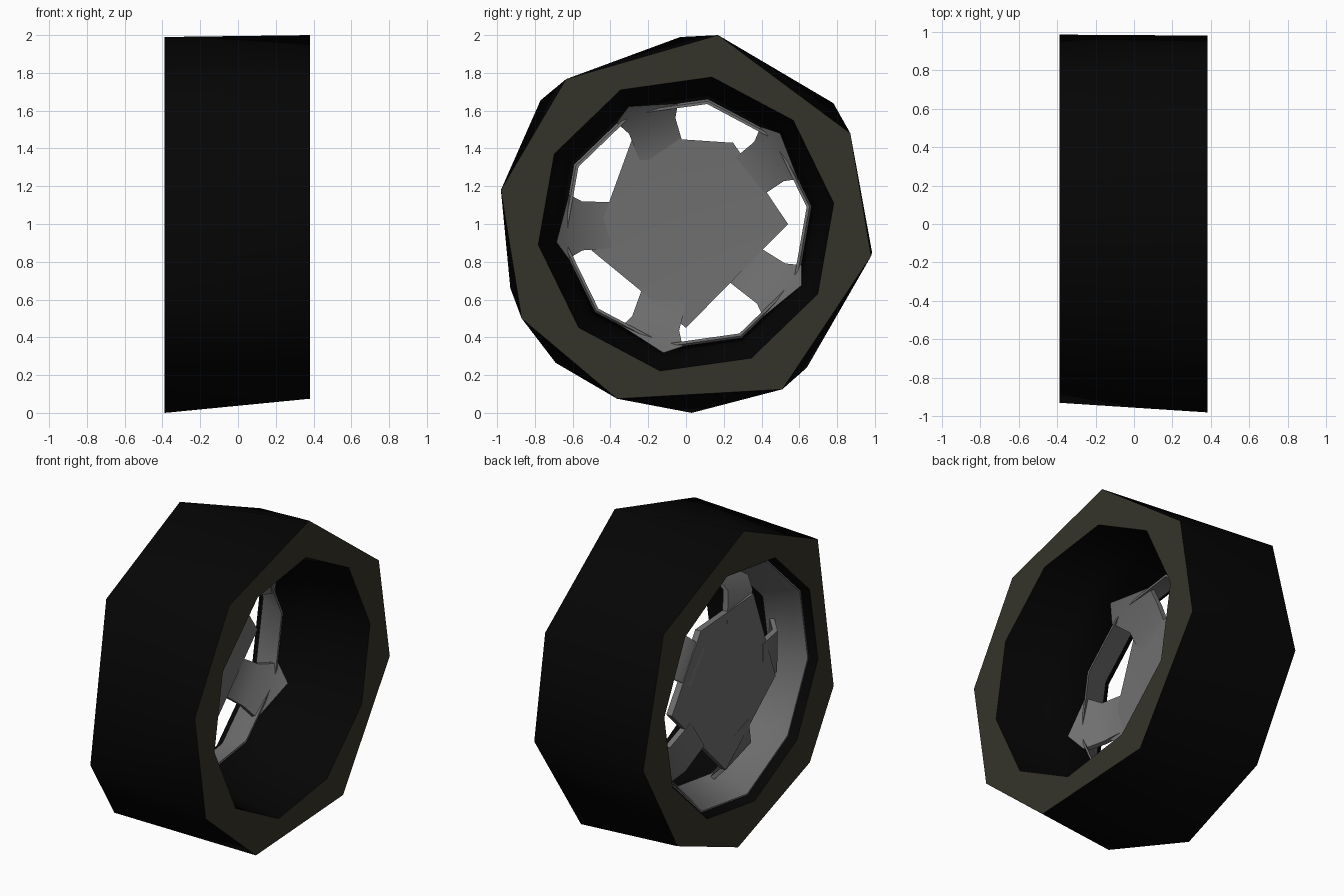
import bpy, bmesh, math
from mathutils import Vector

if "Cube" in bpy.data.objects:
    bpy.data.objects.remove(bpy.data.objects["Cube"])


def material(name, rgb):
    m = bpy.data.materials.new(name)
    m.diffuse_color = (*rgb, 1)
    m.use_nodes = True
    m.node_tree.nodes["Principled BSDF"].inputs["Base Color"].default_value = m.diffuse_color
    return m


BLACK = material("tread black", (0.0015, 0.0015, 0.0015))
OLIVE = material("sidewall olive", (0.036, 0.034, 0.023))
GREY = material("rim grey", (0.16, 0.16, 0.16))


def finish(bm, name, mats, angle):
    bmesh.ops.recalc_face_normals(bm, faces=bm.faces[:])
    me = bpy.data.meshes.new(name)
    bm.to_mesh(me)
    bm.free()
    for m in mats:
        me.materials.append(m)
    ob = bpy.data.objects.new(name, me)
    bpy.context.collection.objects.link(ob)
    bpy.ops.object.select_all(action='DESELECT')
    ob.select_set(True)
    bpy.context.view_layer.objects.active = ob
    bpy.ops.object.shade_smooth_by_angle(angle=math.radians(angle))
    return ob


def polar(x, r, deg):
    a = math.radians(deg)
    return Vector((x, r * math.cos(a), 1 + r * math.sin(a)))


def ring(bm, x, r, n=10, turn=8):
    return [bm.verts.new(polar(x, r, turn + 360 * i / n)) for i in range(n)]


def turn_of(v):
    return math.atan2(v.co.z - 1, v.co.y) % math.tau


def zip_rings(bm, a, b, mat=0):
    """Join two rings of any vertex counts with triangles, by angle."""
    a, b = sorted(a, key=turn_of), sorted(b, key=turn_of)
    na, nb = len(a), len(b)

    def at(ring_, i):
        return turn_of(ring_[i % len(ring_)]) + math.tau * (i // len(ring_))
    i = j = 0
    while i < na or j < nb:
        step_a = j >= nb or (i < na and at(a, i + 1) <= at(b, j + 1))
        va, vb = a[i % na], b[j % nb]
        if step_a:
            i += 1
            f = bm.faces.new((va, a[i % na], vb))
        else:
            j += 1
            f = bm.faces.new((va, b[j % nb], vb))
        f.material_index = mat


# Tyre: two rough octagons, twisted against each other
right = [(.17, 2), (-.635, 1.767), (-.98, 1.18), (-.87, .5),
         (-.365, .075), (.51, .125), (.98, .83), (.87, 1.48)]
left = [(-.03, 1.99), (-.77, 1.655), (-.93, .66), (-.69, .265),
        (.03, 0), (.64, .24), (.985, .85), (.78, 1.64)]
XR, XL = .382, -.388
bm = bmesh.new()
outer_r = [bm.verts.new((XR, y, z)) for y, z in right]
outer_l = [bm.verts.new((XL, y, z)) for y, z in left]
zip_rings(bm, outer_r, outer_l)

# Sidewalls and the narrowing inner lining
rings = [ring(bm, x, r) for x, r in
         ((XR, .79), (.05, .73), (-.15, .67), (-.3, .745), (XL, .78))]
zip_rings(bm, outer_r, rings[0], 1)
zip_rings(bm, outer_l, rings[-1], 1)
for a, b in zip(rings, rings[1:]):
    zip_rings(bm, a, b)
finish(bm, "tyre", [BLACK, OLIVE], 50)

# Grey rim flare on the left side
bm = bmesh.new()
rings = [ring(bm, x, r) for x, r in
         ((-.34, .745), (-.28, .71), (-.14, .645), (-.14, .66), (-.34, .755))]
for a, b in zip(rings, rings[1:] + rings[:1]):
    zip_rings(bm, a, b)
finish(bm, "rim", [GREY], 50)

# Hub: rough five-sided plate, bulging slightly outward
bm = bmesh.new()
corners = [(.54, 1), (.25, 1.43), (-.28, 1.465), (-.50, .86), (0, .45)]
layers = []
for x, bulge in ((-.24, .03), (-.28, .03)):
    vs = [bm.verts.new((x, y, z)) for y, z in corners]
    mid = bm.verts.new((x - bulge, 0, 1))
    for i in range(5):
        bm.faces.new((vs[i], vs[(i + 1) % 5], mid))
    layers.append(vs)
a, b = layers
for i in range(5):
    j = (i + 1) % 5
    bm.faces.new((a[i], a[j], b[j], b[i]))
finish(bm, "hub", [GREY], 40)

# Five spokes sweeping from the hub to the lining
for k in range(5):
    deg = 37 + 72 * k
    bm = bmesh.new()
    out = polar(0, 1, deg) - Vector((0, 0, 1))
    side = Vector((0, -out.z, out.y))
    rows = []
    for x, r, w in ((-.27, .36, .12), (-.24, .55, .13), (-.07, .71, .22)):
        c = Vector((x, 0, 1)) + out * r
        t = Vector((.018, 0, 0))
        rows.append([bm.verts.new(c + s * w * side + q * t)
                     for s, q in ((-1, 1), (1, 1), (1, -1), (-1, -1))])
    for a, b in zip(rows, rows[1:]):
        for i in range(4):
            j = (i + 1) % 4
            bm.faces.new((a[i], a[j], b[j], b[i]))
    bm.faces.new(rows[0])
    bm.faces.new(rows[-1])
    finish(bm, f"spoke_{k + 1}", [GREY], 50)
